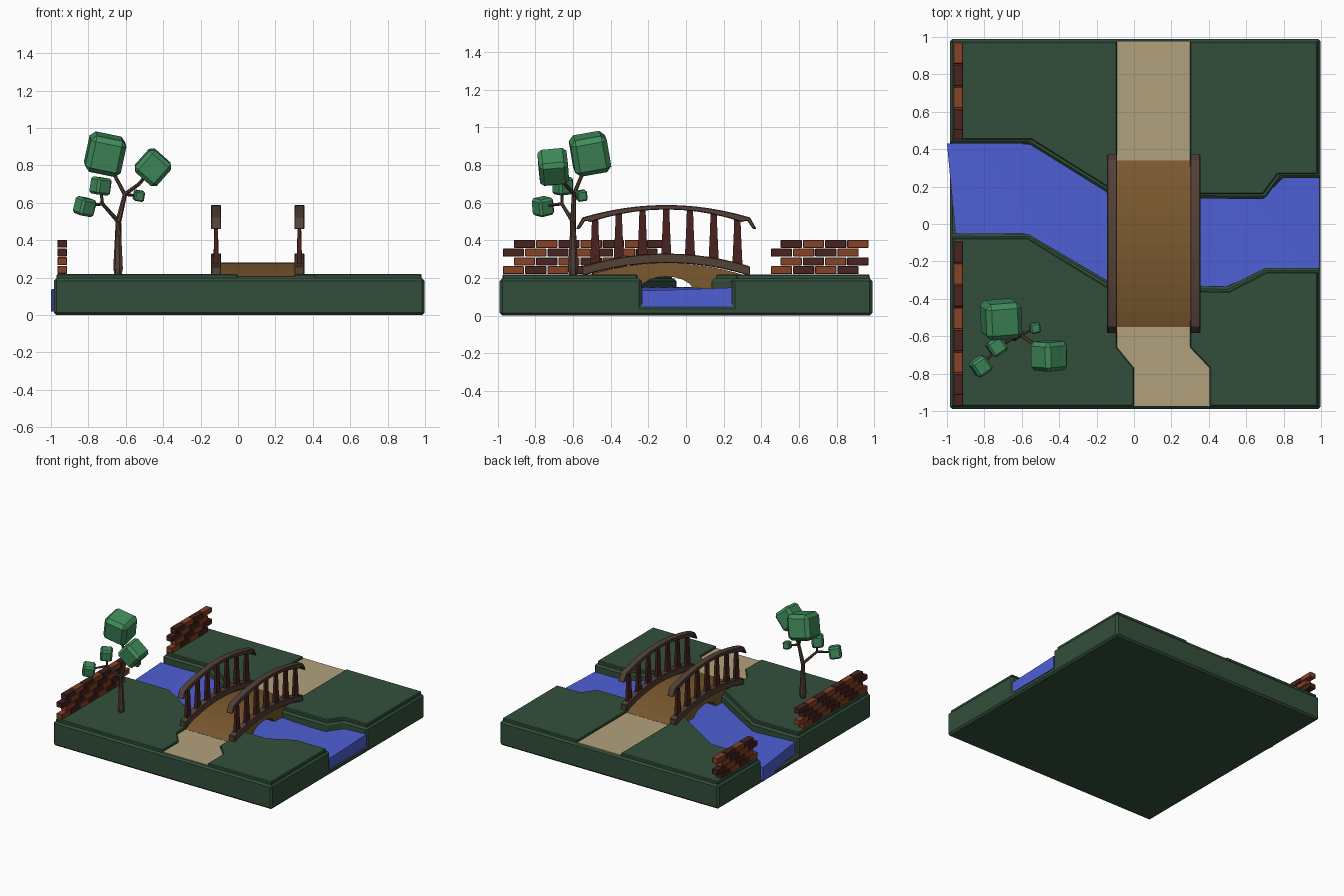
import bpy, bmesh, math, random
from mathutils import Vector, Euler

if "Cube" in bpy.data.objects:
    bpy.data.objects.remove(bpy.data.objects["Cube"])

random.seed(4)


def mat(name, hexcol):
    m = bpy.data.materials.new(name)
    lin = [(int(hexcol[i:i + 2], 16) / 255) ** 2.2 for i in (0, 2, 4)]
    m.diffuse_color = (*lin, 1)
    m.use_nodes = True
    m.node_tree.nodes["Principled BSDF"].inputs["Base Color"].default_value = m.diffuse_color
    return m


GRASS = mat("grass", "36503d")
PATH = mat("sand", "b09f7b")
WATER = mat("water", "4f60d4")
DECK = mat("deck_wood", "7a5a33")
TRIM = mat("trim_wood", "54433a")
POST = mat("post_wood", "4a2723")
BRICK_A = mat("brick_red", "86442a")
BRICK_B = mat("brick_dark", "4a2824")
LEAF = mat("leaf", "438a5c")


def finish(name, bm, material, bevel=0):
    bmesh.ops.recalc_face_normals(bm, faces=bm.faces)
    me = bpy.data.meshes.new(name)
    bm.to_mesh(me)
    bm.free()
    me.materials.append(material)
    ob = bpy.data.objects.new(name, me)
    bpy.context.collection.objects.link(ob)
    if bevel:
        b = ob.modifiers.new("bevel", 'BEVEL')
        b.width, b.segments, b.limit_method = bevel, 1, 'ANGLE'
        b.angle_limit = math.radians(40)
    return ob


def loft(name, rings, material, bevel=0):
    """Closed rings of points joined by quads, capped at both ends."""
    bm = bmesh.new()
    vs = [[bm.verts.new(p) for p in r] for r in rings]
    n = len(vs[0])
    for a, b in zip(vs, vs[1:]):
        for i in range(n):
            bm.faces.new((a[i], a[(i + 1) % n], b[(i + 1) % n], b[i]))
    bm.faces.new(vs[0])
    bm.faces.new(vs[-1])
    return finish(name, bm, material, bevel)


def slab(name, pts, z0, z1, material, bevel=0):
    return loft(name, [[(x, y, z) for x, y in pts] for z in (z0, z1)], material, bevel)


def side_prism(name, pts, x0, x1, material, bevel=0):
    return loft(name, [[(x, y, z) for y, z in pts] for x in (x0, x1)], material, bevel)


def box(name, c, s, material, bevel=0, rot=(0, 0, 0)):
    bm = bmesh.new()
    bmesh.ops.create_cube(bm, size=1)
    bmesh.ops.scale(bm, vec=s, verts=bm.verts)
    ob = finish(name, bm, material, bevel)
    ob.location, ob.rotation_euler = c, rot
    return ob


def lerp(table, x):
    for (xa, ya), (xb, yb) in zip(table, table[1:]):
        if x <= xb:
            return ya + (yb - ya) * (x - xa) / (xb - xa)
    return table[-1][1]


# River banks
NORTH = [(-1.0, .43), (-.56, .43), (-.09, .135), (.7, .135), (.78, .245), (1.0, .245)]
SOUTH = [(-1.0, -.05), (-.57, -.05), (-.12, -.325), (.5, -.335), (.7, -.235), (1.0, -.235)]

# Ground with the river channel cut in
rings = []
for x in (-.985, -.565, -.105, .5, .7, .78, .998):
    s, n = lerp(SOUTH, x), lerp(NORTH, x)
    rings.append([(x, -.99, 0), (x, -.99, .197), (x, s, .197), (x, s, .05),
                  (x, n, .05), (x, n, .197), (x, .99, .197), (x, .99, 0)])
loft("ground", rings, GRASS, .014)

# Grass layer in four pieces around river and path
turf = {
    "front_left": [(-.97, -.975), (0, -.975), (0, -.77), (-.09, -.66), (-.09, -.365),
                   (-.13, -.345), (-.57, -.075), (-.97, -.075)],
    "front_right": [(.405, -.975), (.982, -.975), (.982, -.257), (.71, -.257),
                    (.51, -.36), (.3, -.358), (.3, -.66), (.405, -.77)],
    "back_right": [(.3, .16), (.69, .16), (.77, .268), (.982, .268), (.982, .975), (.3, .975)],
    "back_left": [(-.97, .452), (-.55, .452), (-.09, .165), (-.09, .975), (-.97, .975)],
}
for k, pts in turf.items():
    slab("turf_" + k, pts, .185, .22, GRASS, .006)

# Sandy path
slab("path_front", [(0, -.972), (.405, -.972), (.405, -.77), (.3, -.66), (.3, -.4),
                    (-.09, -.4), (-.09, -.66), (0, -.77)], .18, .204, PATH)
slab("path_back", [(-.09, .2), (.3, .2), (.3, .978), (-.09, .978)], .18, .204, PATH)

# Water with a gentle wave and a skewed left end
rings = []
STEPS, ACROSS = 40, 8
for i in range(STEPS + 1):
    t = i / STEPS
    ring = []
    for j in range(ACROSS + 1):
        f = j / ACROSS
        x = -1 + 1.993 * t + .045 * (1 - f) * max(0, 1 - 4 * t)
        y = lerp(SOUTH, x) * (1 - f) + lerp(NORTH, x) * f
        ring.append((x, y, .143 + .01 * math.sin(5 * x + 4 * y + 1)))
    zb = .02 if i == 0 else .045
    ring += [(ring[-1][0], ring[-1][1], zb), (ring[0][0], ring[0][1], zb)]
    rings.append(ring)
water = loft("water", rings, WATER)
bpy.ops.object.select_all(action='DESELECT')
water.select_set(True)
bpy.context.view_layer.objects.active = water
bpy.ops.object.shade_smooth_by_angle(angle=math.radians(35))

# Bridge, bowed about its middle
MID, HALF = -.105, .445


def bow(z, h, half=HALF, n=12):
    ts = [-1 + 2 * i / n for i in range(n + 1)]
    return [(MID + half * t, z + h * (1 - t * t)) for t in ts]


under = [(MID + .15 * math.cos(a), .12 + .088 * math.sin(a))
         for a in [math.pi * i / 10 for i in range(11)]]
side_prism("bridge_deck", bow(.205, .075) + [(.34, .18), (.22, .13), (.17, .12)] + under
           + [(-.37, .12), (-.43, .13), (-.55, .18)], -.095, .305, DECK)

for side, x in (("left", -.117), ("right", .328)):
    side_prism("bridge_beam_" + side, bow(.262, .068) + bow(.212, .068)[::-1],
               x - .027, x + .027, TRIM, .004)
    # Handrail with ends turned down
    side_prism("handrail_" + side, bow(.522, .066)
               + [(.375, .46), (.355, .46), (.325, .505)] + bow(.498, .066, .40, 10)[::-1]
               + [(-.535, .505), (-.565, .46), (-.585, .46)],
               x - .027, x + .027, TRIM, .004)
    # Tapered posts
    for k in range(7):
        y = MID + (k - 3) * .126
        q = 1 - ((y - MID) / HALF) ** 2
        prof = [(.027, .25 + .068 * q), (.02, .40 + .06 * q), (.016, .51 + .066 * q)]
        loft(f"post_{side}_{k}",
             [[(x - w * .5, y - w, z), (x + w * .5, y - w, z),
               (x + w * .5, y + w, z), (x - w * .5, y + w, z)] for w, z in prof], POST)

# Brick walls in staggered courses
P = .118
for wall, starts, count in (("front", (-.975, -.917), 7), ("back", (.448, .5), 4)):
    for row in range(4):
        for k in range(count):
            y = starts[row % 2] + (k + .5) * P
            m = BRICK_A if (k + row // 2) % 2 == 0 else BRICK_B
            box(f"brick_{wall}_{row}_{k}", (-.94, y, .242 + row * .0465),
                (.052, P - .005, .042), m, .003)


# Tree limbs
def limb(name, pts, radii, sides=7):
    pts = [Vector(p) for p in pts]
    rings = []
    for i, p in enumerate(pts):
        d = pts[min(i + 1, len(pts) - 1)] - pts[max(i - 1, 0)]
        q = d.to_track_quat('Z', 'Y')
        rings.append([p + q @ Vector((radii[i] * math.cos(2 * math.pi * k / sides),
                                      radii[i] * math.sin(2 * math.pi * k / sides), 0))
                      for k in range(sides)])
    loft(name, rings, TRIM)


fork = (-.64, -.6, .50)
right, left = (-.605, -.595, .645), (-.725, -.66, .595)
limb("trunk", [(-.64, -.6, .215), (-.64, -.6, .25), (-.64, -.6, .42), fork, right],
     [.02, .027, .018, .016, .012])
limb("branch_left", [fork, left, (-.82, -.76, .58)], [.012, .01, .006])
limb("branch_left_upper", [left, (-.735, -.655, .69)], [.009, .007])
limb("branch_top", [right, (-.65, -.56, .73), (-.70, -.515, .86)], [.011, .01, .008])
limb("branch_right", [right, (-.53, -.645, .70), (-.455, -.705, .79)], [.011, .01, .008])
limb("branch_right_lower", [right, (-.53, -.555, .638)], [.009, .006])

# Blocky leaf clumps
clumps = [((-.71, -.51, .86), .195, (.18, .2, .08)), ((-.455, -.705, .79), .155, (.12, .72, .1)),
          ((-.82, -.76, .58), .092, (.2, .15, .6)), ((-.735, -.655, .69), .09, (.1, .1, .6)),
          ((-.53, -.555, .638), .055, (.15, .15, .2))]
for i, (c, s, r) in enumerate(clumps):
    box(f"leaf_clump_{i}", c, (s, s, s * 1.02), LEAF, s * .14, r)
